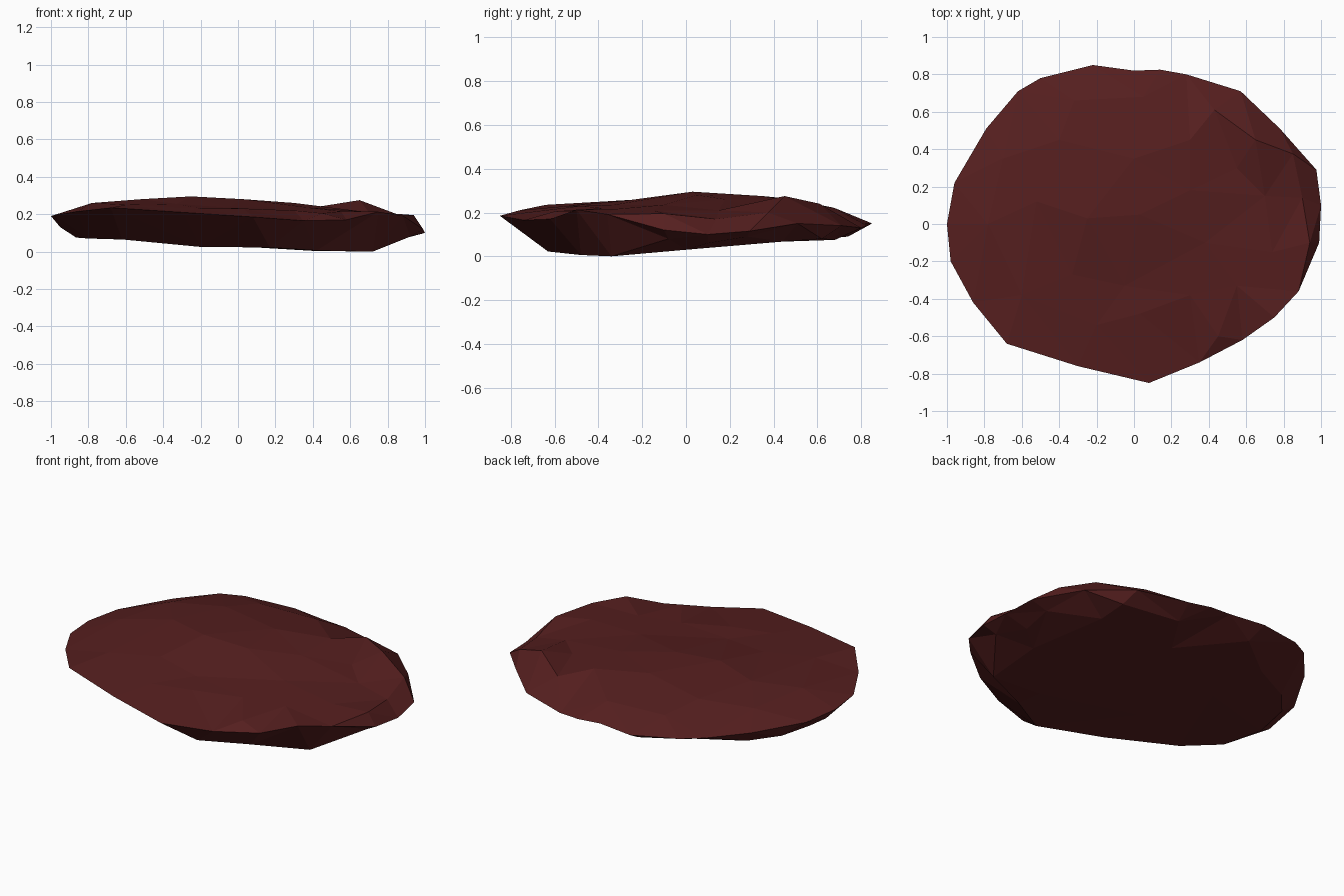
import bpy, bmesh
from mathutils import Vector
from mathutils.geometry import delaunay_2d_cdt

# Rim of the slab, clockwise from the back: x, y, z
RIM = [(-.22, .85, .15), (0, .82, .15), (.14, .825, .14), (.28, .80, .13), (.57, .71, .14),
       (.78, .51, .15), (.975, .29, .115), (1.0, .10, .10), (.99, -.10, .12), (.88, -.36, .192),
       (.75, -.50, .213), (.58, -.62, .17), (.35, -.74, .165), (.08, -.85, .185), (-.30, -.76, .21),
       (-.68, -.64, .235), (-.86, -.42, .215), (-.98, -.20, .195), (-1.0, 0, .19),
       (-.96, .22, .185), (-.79, .51, .185), (-.62, .71, .185), (-.50, .78, .175)]

# High and low spots that shape the worn top surface
TOP = [(-.25, .03, .295), (.03, .05, .28), (-.33, -.27, .255), (-.05, -.33, .235), (.03, -.48, .23),
       (-.20, -.54, .23), (-.60, -.38, .25), (-.78, 0, .26), (-.52, .12, .28), (-.70, .35, .25),
       (-.40, .45, .265), (-.32, .66, .225), (0, .35, .275), (.05, .68, .22), (.30, .18, .26),
       (.38, -.10, .235), (.30, -.38, .22), (.55, -.33, .215), (.45, -.60, .205),
       (.43, .61, .24), (.30, .45, .26), (.65, .45, .275), (.55, .30, .225), (.70, .15, .21),
       (.74, -.15, .21), (.94, -.10, .195), (.85, .375, .20), (.90, .14, .17)]

# Underside: steep at the front right, shallow elsewhere
BASE = [(.17, -.63, .022), (-.20, -.49, .025), (.42, -.48, .006), (.72, -.34, 0), (.40, -.32, .004),
        (.92, -.08, .08), (.85, .10, .06), (.72, 0, .03), (.60, .44, .067), (.86, .28, .09),
        (.60, .62, .08), (.25, .68, .075), (-.20, .74, .09), (-.45, .55, .075), (-.70, .42, .08),
        (-.83, .27, .088), (-.865, .05, .075), (-.95, .02, .13), (-.80, -.19, .07),
        (-.62, -.35, .065), (-.20, -.20, .04), (.20, 0, .032), (-.40, .20, .058),
        (.10, .44, .067)]

bm = bmesh.new()
n = len(RIM)
rim = [bm.verts.new(p) for p in RIM]


def surface(inner):
    """Triangulate the rim together with the inner points."""
    verts = rim + [bm.verts.new(p) for p in inner]
    flat = [Vector((v.co.x, v.co.y)) for v in verts]
    edges = [(i, (i + 1) % n) for i in range(n)]
    _, _, faces, orig, _, _ = delaunay_2d_cdt(flat, edges, [], 1, 1e-6)
    for f in faces:
        tri = [verts[orig[i][0]] for i in f]
        if bm.faces.get(tri) is None:
            bm.faces.new(tri)


surface(TOP)
surface(BASE)
bmesh.ops.recalc_face_normals(bm, faces=bm.faces)

mesh = bpy.data.meshes.new("rock_slab")
bm.to_mesh(mesh)
bm.free()
stone = bpy.data.materials.new("dark red stone")
stone.diffuse_color = (.092, .0135, .0135, 1)
mesh.materials.append(stone)
bpy.context.collection.objects.link(bpy.data.objects.new("rock_slab", mesh))
